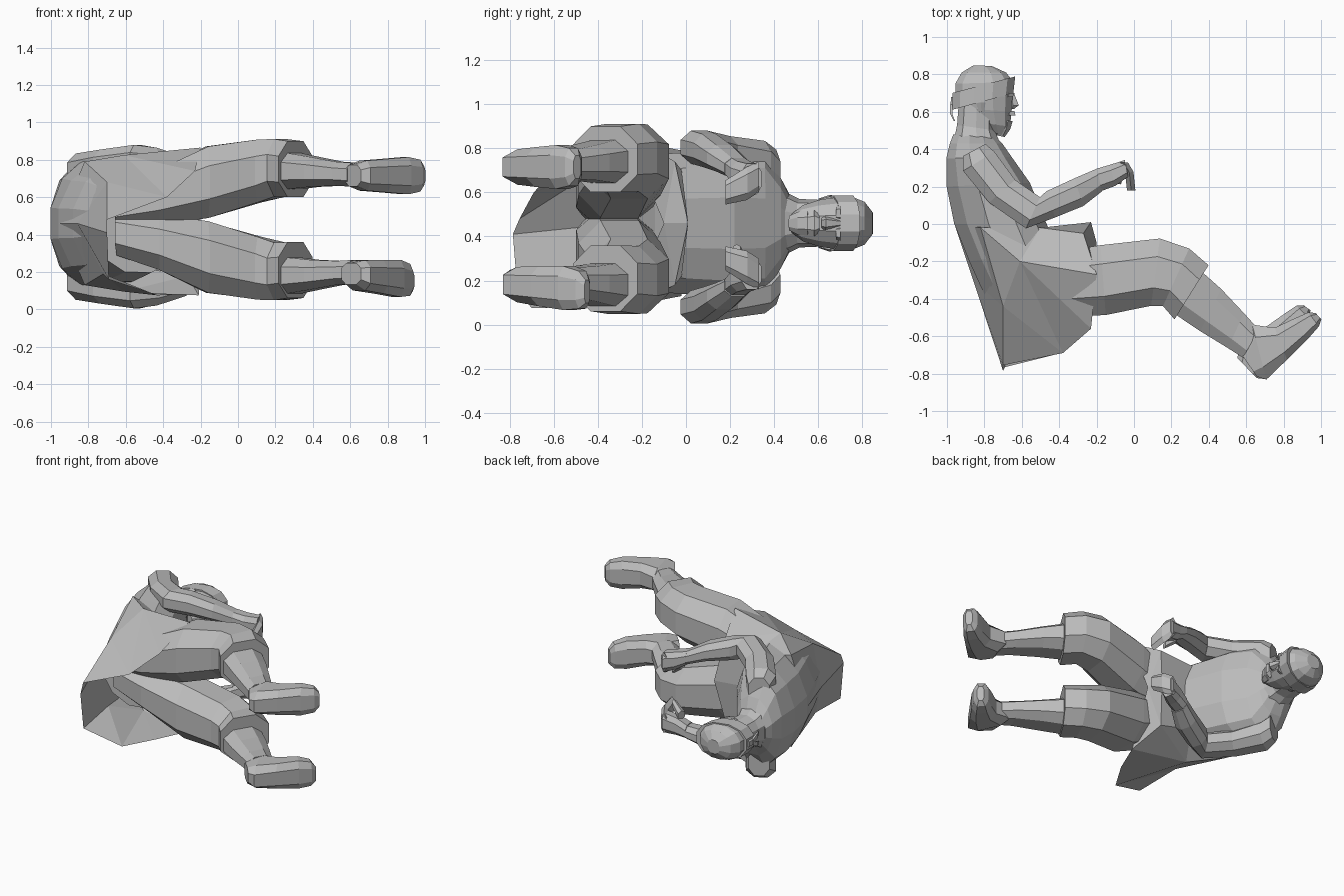
import bpy, bmesh, math
from mathutils import Vector

cube = bpy.data.objects.get("Cube")
if cube:
    bpy.data.objects.remove(cube, do_unlink=True)

grey = bpy.data.materials.new("plain_grey")
grey.use_nodes = True
grey.diffuse_color = (0.5, 0.5, 0.5, 1)
grey.node_tree.nodes["Principled BSDF"].inputs["Base Color"].default_value = (0.5, 0.5, 0.5, 1)

MID = 0.46  # the figure's plane of symmetry, which lies level


def finish(name, bm):
    bmesh.ops.remove_doubles(bm, verts=bm.verts, dist=0.0005)
    bmesh.ops.recalc_face_normals(bm, faces=bm.faces)
    mesh = bpy.data.meshes.new(name)
    bm.to_mesh(mesh)
    bm.free()
    mesh.materials.append(grey)
    ob = bpy.data.objects.new(name, mesh)
    bpy.context.collection.objects.link(ob)
    return ob


def loft(name, sections, n=8, e=0.8, back_e=None):
    """Section: (ax, ay, bx, by, z, half width); the ring runs between points a (back) and b (front)."""
    bm = bmesh.new()
    rings = []
    for ax, ay, bx, by, z, w in sections:
        a, b = Vector((ax, ay, z)), Vector((bx, by, z))
        ring = []
        for i in range(n):
            t = 2 * math.pi * (i + 0.5) / n
            c, s = math.cos(t), math.sin(t)
            power = back_e if back_e and c < 0 else e
            c = math.copysign(abs(c) ** power, c)
            s = math.copysign(abs(s) ** power, s)
            ring.append(bm.verts.new((a + b) / 2 + (b - a) / 2 * c + Vector((0, 0, w * s))))
        rings.append(ring)
    for r, q in zip(rings, rings[1:]):
        for i in range(n):
            j = (i + 1) % n
            bm.faces.new((r[i], r[j], q[j], q[i]))
    bm.faces.new(rings[0])
    bm.faces.new(rings[-1])
    return finish(name, bm)


def other_side(sections, dz):
    return [(a, b, c, d, 2 * MID - z + dz, w) for a, b, c, d, z, w in sections]


def pair(name, sections, dz=0, **kw):
    loft("left_" + name, sections, **kw)
    loft("right_" + name, other_side(sections, dz), **kw)


def centred(rows):
    return [(a, b, c, d, MID, w) for a, b, c, d, w in rows]


# Torso and neck
loft("torso", centred([
    (-0.79, -0.42, -0.30, -0.30, 0.27),
    (-0.89, -0.20, -0.40, -0.14, 0.32),
    (-0.97, 0.00, -0.46, 0.00, 0.33),
    (-1.01, 0.20, -0.55, 0.22, 0.345),
    (-1.01, 0.35, -0.65, 0.36, 0.33),
    (-0.99, 0.43, -0.70, 0.43, 0.21),
    (-0.97, 0.48, -0.73, 0.46, 0.13)]), n=12, back_e=1.05)
loft("neck", centred([
    (-0.97, 0.44, -0.71, 0.43, 0.15),
    (-0.95, 0.53, -0.74, 0.50, 0.11),
    (-0.94, 0.66, -0.74, 0.60, 0.105)]), n=10)

# Flared coat skirt, open below, swept towards the right side
CENTRE = dict(wb=(-0.96, 0, MID), wf=(-0.44, -0.03, MID), b=(-0.86, -0.30, MID),
              t=(-0.70, -0.785, 0.41), p=(-0.23, 0.01, MID), pf=(-0.20, -0.10, MID))
LEFT = dict(ws=(-0.82, -0.02, 0.79), wfs=(-0.50, -0.02, 0.70), bs=(-0.70, -0.44, 0.68),
            ts=(-0.70, -0.755, 0.48), h=(-0.38, -0.69, 0.60), k=(-0.23, -0.56, 0.74),
            f=(-0.20, -0.27, 0.865), s=(-0.61, -0.20, 0.825), q=(-0.27, -0.05, 0.74))
RIGHT = dict(ws=(-0.82, -0.02, 0.13), wfs=(-0.50, -0.02, 0.22), bs=(-0.72, -0.44, 0.19),
             ts=(-0.69, -0.765, 0.16), h=(-0.43, -0.70, 0.075), k=(-0.31, -0.50, 0.08),
             f=(-0.21, -0.27, 0.075), s=(-0.61, -0.20, 0.095), q=(-0.27, -0.05, 0.18))
FACES = ["wb ws bs b", "b bs ts t", "ws s bs", "bs h ts", "bs s h", "s f k", "s k h", "ws wfs s",
         "wfs q s", "s q f", "wfs wf p q", "p q pf", "pf q f", "wb wf wfs ws"]
bm = bmesh.new()
for side in (LEFT, RIGHT):
    v = {key: bm.verts.new(co) for key, co in {**CENTRE, **side}.items()}
    for face in FACES:
        bm.faces.new([v[key] for key in face.split()])
finish("coat_skirt", bm)

# Arms with bent elbows
pair("arm", [
    (-0.92, 0.36, -0.79, 0.43, 0.70, 0.10),
    (-0.92, 0.28, -0.74, 0.39, 0.745, 0.095),
    (-0.78, 0.11, -0.63, 0.24, 0.78, 0.08),
    (-0.58, -0.03, -0.50, 0.15, 0.805, 0.08),
    (-0.42, 0.03, -0.47, 0.18, 0.79, 0.08),
    (-0.27, 0.09, -0.32, 0.25, 0.755, 0.065),
    (-0.17, 0.17, -0.20, 0.30, 0.71, 0.05)], dz=-0.035, e=0.9)
# Gripping hands: palm and curled fingers
pair("palm", [
    (-0.18, 0.17, -0.20, 0.30, 0.71, 0.05),
    (-0.10, 0.20, -0.13, 0.32, 0.68, 0.065),
    (-0.03, 0.25, -0.05, 0.345, 0.66, 0.075)], dz=-0.03)
pair("fingers", [
    (-0.08, 0.33, -0.03, 0.33, 0.67, 0.07),
    (-0.05, 0.27, 0.00, 0.28, 0.64, 0.075),
    (-0.04, 0.18, 0.01, 0.18, 0.60, 0.055)], dz=-0.02, n=6)
pair("thumb", [
    (-0.15, 0.22, -0.13, 0.28, 0.64, 0.03),
    (-0.07, 0.21, -0.06, 0.25, 0.58, 0.025)], n=6)

# Knee-length trousers with a wide hem, running back to the seat
pair("thigh", [
    (-0.66, -0.48, -0.62, -0.18, 0.55, 0.13),
    (-0.42, -0.51, -0.42, -0.14, 0.60, 0.16),
    (-0.15, -0.50, -0.18, -0.10, 0.68, 0.205),
    (0.09, -0.45, 0.14, -0.065, 0.74, 0.18),
    (0.15, -0.45, 0.30, -0.12, 0.757, 0.165),
    (0.21, -0.52, 0.405, -0.21, 0.75, 0.16)], dz=0.04, e=0.87)
# Shins
pair("shin", [
    (0.20, -0.48, 0.37, -0.25, 0.74, 0.105),
    (0.35, -0.58, 0.47, -0.34, 0.735, 0.085),
    (0.50, -0.67, 0.59, -0.47, 0.725, 0.068),
    (0.58, -0.72, 0.67, -0.56, 0.72, 0.068)])

# Shoes: the right one is turned a little further up and its toe outwards
SHOE = [(0.66, -0.82, 0.57, -0.69, 0.06),
        (0.71, -0.84, 0.63, -0.53, 0.085),
        (0.82, -0.73, 0.75, -0.55, 0.095),
        (0.93, -0.62, 0.86, -0.50, 0.105),
        (0.99, -0.55, 0.93, -0.47, 0.09),
        (1.003, -0.51, 0.97, -0.475, 0.055)]


def turn(x, y, deg):
    a, px, py = math.radians(deg), 0.70, -0.82
    dx, dy = x - px, y - py
    return px + dx * math.cos(a) - dy * math.sin(a), py + dx * math.sin(a) + dy * math.cos(a)


for name, deg, z, splay in (("left_shoe", 0, 0.715, 0), ("right_shoe", 10, 0.19, -0.008)):
    loft(name, [(*turn(a, b, deg), *turn(c, d, deg), z + i * splay, w)
                for i, (a, b, c, d, w) in enumerate(SHOE)], e=0.7)

# Head
loft("head", centred([
    (-0.79, 0.50, -0.69, 0.47, 0.045),
    (-0.88, 0.55, -0.66, 0.52, 0.085),
    (-0.94, 0.62, -0.65, 0.60, 0.11),
    (-0.96, 0.69, -0.645, 0.68, 0.122),
    (-0.96, 0.75, -0.64, 0.76, 0.122),
    (-0.925, 0.81, -0.68, 0.81, 0.10),
    (-0.86, 0.848, -0.76, 0.845, 0.05)]), n=12, e=0.9)
# Headband, knot and two tails
loft("headband", centred([
    (-0.975, 0.61, -0.64, 0.70, 0.13),
    (-0.975, 0.70, -0.63, 0.79, 0.13)]), n=12, e=0.9)
loft("headband_knot", centred([
    (-0.985, 0.62, -0.94, 0.62, 0.03),
    (-0.98, 0.68, -0.94, 0.68, 0.03)]), n=6)
pair("headband_tail", [
    (-0.985, 0.64, -0.965, 0.64, MID + 0.01, 0.015),
    (-0.985, 0.59, -0.97, 0.59, MID + 0.03, 0.022),
    (-0.965, 0.55, -0.955, 0.55, MID + 0.04, 0.01)], n=4)
# Face: nose, moustache, beard, brows and ears
loft("nose", centred([
    (-0.68, 0.70, -0.64, 0.70, 0.015),
    (-0.68, 0.63, -0.612, 0.635, 0.03),
    (-0.68, 0.61, -0.64, 0.615, 0.025)]), n=6)
loft("moustache", centred([
    (-0.70, 0.605, -0.635, 0.605, 0.04),
    (-0.70, 0.58, -0.63, 0.58, 0.06)]), n=6)
loft("beard", centred([
    (-0.75, 0.56, -0.645, 0.55, 0.06),
    (-0.75, 0.51, -0.66, 0.505, 0.055),
    (-0.74, 0.475, -0.69, 0.465, 0.035)]), n=8)
pair("brow", [
    (-0.70, 0.68, -0.645, 0.68, MID + 0.045, 0.03),
    (-0.70, 0.70, -0.635, 0.70, MID + 0.045, 0.035)], n=6)
pair("ear", [
    (-0.83, 0.60, -0.80, 0.60, MID + 0.10, 0.012),
    (-0.85, 0.65, -0.79, 0.65, MID + 0.11, 0.018),
    (-0.84, 0.68, -0.80, 0.68, MID + 0.11, 0.015)], n=6)
